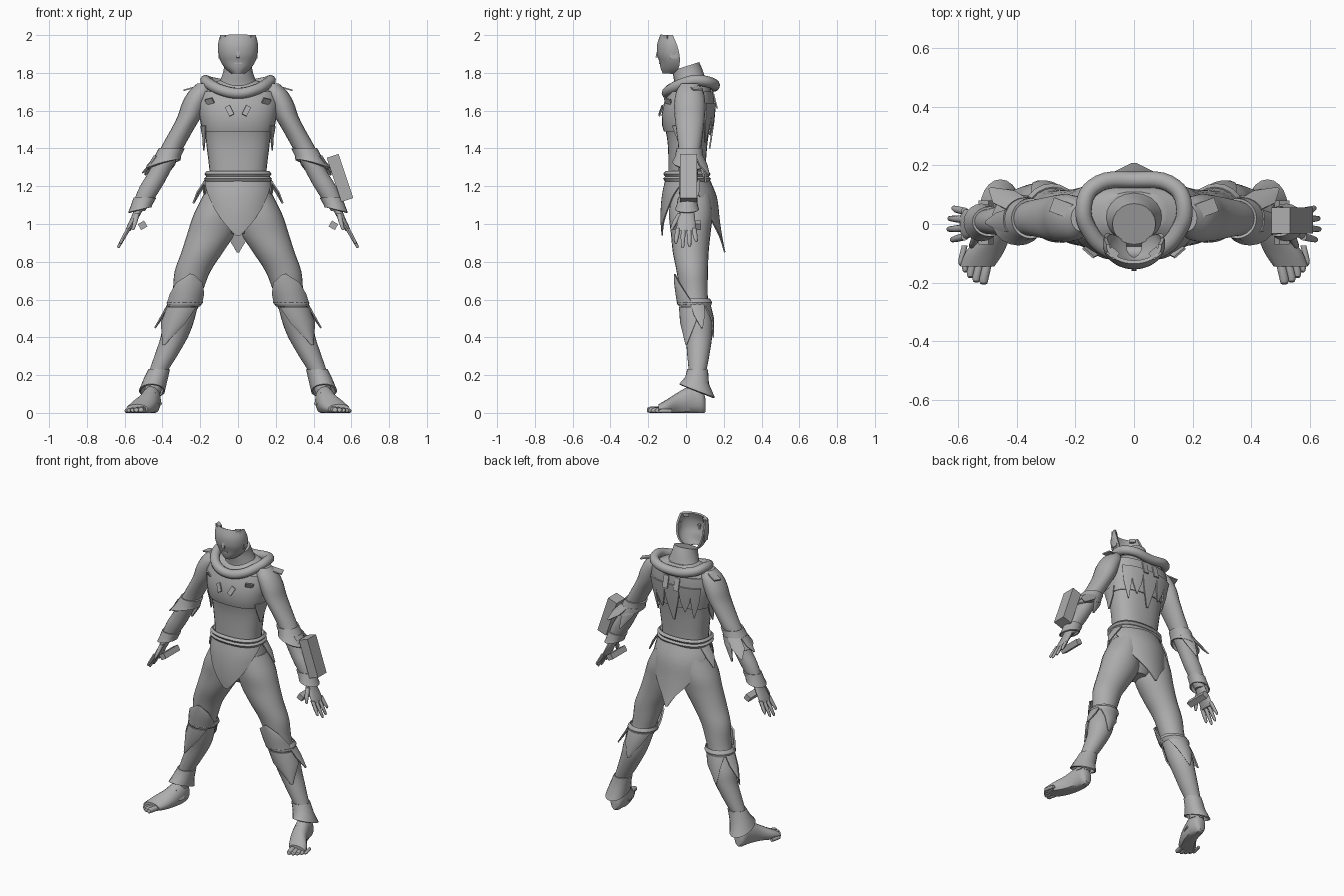
import bpy, bmesh, math
from mathutils import Matrix, Vector

cube = bpy.data.objects.get("Cube")
if cube:
    bpy.data.objects.remove(cube, do_unlink=True)

GREY = (0.42, 0.42, 0.42, 1)
grey = bpy.data.materials.new("plain grey")
grey.use_nodes = True
grey.diffuse_color = GREY
bsdf = next(n for n in grey.node_tree.nodes if n.type == 'BSDF_PRINCIPLED')
bsdf.inputs["Base Color"].default_value = GREY
bsdf.inputs["Roughness"].default_value = 0.8


def finish(ob, mirror=False, thick=0):
    """Add the mirror and thickness, make it plain mesh and shade it."""
    bpy.context.collection.objects.link(ob)
    ob.data.materials.append(grey)
    if thick:
        mod = ob.modifiers.new("thickness", 'SOLIDIFY')
        mod.thickness, mod.offset = thick, 0
    if mirror:
        mod = ob.modifiers.new("mirror", 'MIRROR')
        mod.use_mirror_merge = False
    bpy.ops.object.select_all(action='DESELECT')
    ob.select_set(True)
    bpy.context.view_layer.objects.active = ob
    bpy.ops.object.convert(target='MESH')
    bpy.ops.object.shade_smooth_by_angle(angle=math.radians(40))


def mesh_object(name, bm, mirror=False, thick=0):
    bmesh.ops.recalc_face_normals(bm, faces=bm.faces)
    me = bpy.data.meshes.new(name)
    bm.to_mesh(me)
    bm.free()
    finish(bpy.data.objects.new(name, me), mirror, thick)


def loft(name, rings, facing=0, n=20, p=2.0, axis='z', thick=0, mirror=True, slope=(0, 0)):
    """Skin rings (x, y, z, rx, ry). A sixth value, a half angle, makes an open patch."""
    bm = bmesh.new()
    closed = len(rings[0]) == 5
    rows = []
    for k, ring in enumerate(rings):
        x, y, z, rx, ry = ring[:5]
        row = []
        for i in range(n):
            if closed:
                a = math.tau * i / n
            else:
                a = math.radians(facing + ring[5] * (2 * i / (n - 1) - 1))
            s, c = math.sin(a), math.cos(a)
            u = rx * math.copysign(abs(s) ** (2 / p), s)
            v = -ry * math.copysign(abs(c) ** (2 / p), c)
            if axis == 'z':
                lift = (slope[0] * s - slope[1] * c) * k / (len(rings) - 1)
                row.append(bm.verts.new((x + u, y + v, z + lift)))
            else:
                row.append(bm.verts.new((x + u, y, max(0, z + v))))
        rows.append(row)
    for a, b in zip(rows, rows[1:]):
        for i in range(n if closed else n - 1):
            j = (i + 1) % n
            bm.faces.new((a[i], a[j], b[j], b[i]))
    if closed and not thick:
        bm.faces.new(rows[0])
        bm.faces.new(rows[-1])
    mesh_object(name, bm, mirror, thick)


def smooth(rings, steps=4):
    """Add rounded in-between rings."""
    r = [rings[0]] + rings + [rings[-1]]
    out = []
    for a, b, c, d in zip(r, r[1:], r[2:], r[3:]):
        for k in range(steps):
            t = k / steps
            out.append(tuple(B + t / 2 * (C - A + t * (2*A - 5*B + 4*C - D + t * (3*(B - C) + D - A)))
                             for A, B, C, D in zip(a, b, c, d)))
    return out + [rings[-1]]


def on(body, z, grow, *half):
    """A ring lying on a body part at a height, pushed outwards."""
    for a, b in zip(body, body[1:]):
        if a[2] >= z >= b[2]:
            t = (a[2] - z) / (a[2] - b[2])
            x, y, _, rx, ry = (A + t * (B - A) for A, B in zip(a, b))
            return (x, y, z, rx + grow, ry + grow, *half)


def block(name, at, size, turn=(0, 0, 0), mirror=True):
    bm = bmesh.new()
    bmesh.ops.create_cube(bm, size=1)
    m = Matrix.Translation(at)
    for angle, ax in zip(turn, 'XYZ'):
        m = m @ Matrix.Rotation(math.radians(angle), 4, ax)
    bmesh.ops.transform(bm, matrix=m @ Matrix.Diagonal((*size, 1)), verts=bm.verts)
    mesh_object(name, bm, mirror)


# Body, legs and arms
torso = smooth([(0, .04, 1.76, .10, .07), (0, .03, 1.72, .18, .10), (0, .02, 1.66, .205, .12),
                (0, .012, 1.6, .2, .128), (0, .005, 1.54, .19, .125), (0, .008, 1.48, .175, .113),
                (0, .008, 1.4, .165, .103), (0, .005, 1.26, .15, .098), (0, .01, 1.2, .165, .105),
                (0, .025, 1.1, .18, .115), (0, .025, 1.02, .13, .1), (0, .025, .95, .05, .06)])
leg = smooth([(.095, .025, 1.16, .085, .105), (.12, .025, 1.05, .115, .115), (.143, .025, .95, .125, .105),
              (.19, .025, .85, .11, .095), (.24, .033, .75, .095, .083), (.265, .04, .65, .08, .075),
              (.283, .045, .58, .075, .073), (.315, .06, .48, .08, .078), (.338, .068, .4, .072, .07),
              (.383, .065, .3, .06, .058), (.43, .06, .2, .047, .045), (.455, .055, .1, .045, .045)])
arm = smooth([(.18, .02, 1.745, .035, .045), (.2, .02, 1.7, .062, .072), (.23, .02, 1.64, .066, .082),
              (.257, .02, 1.57, .063, .08), (.295, .02, 1.5, .06, .072), (.34, .02, 1.42, .06, .062),
              (.382, .015, 1.34, .057, .055), (.425, .012, 1.26, .057, .05), (.46, .01, 1.2, .059, .048),
              (.497, .008, 1.13, .05, .042), (.522, .005, 1.07, .03, .034)])
loft("torso", torso, n=28, p=2.4, mirror=False)
loft("leg", leg, n=24)
loft("arm", arm)

# Neck and open-backed face mask
loft("neck", smooth([(0, .035, 1.69, .15, .1), (0, .025, 1.74, .105, .085), (0, .01, 1.8, .08, .078),
                     (0, 0, 1.835, .074, .07)]), mirror=False, slope=(0, .022))
mask = smooth([(0, -.075, 2.0, .088, .055, 95), (0, -.07, 1.95, .1, .077, 105), (0, -.065, 1.9, .098, .082, 110),
               (0, -.06, 1.86, .085, .075, 110), (0, -.06, 1.825, .06, .068, 105), (0, -.07, 1.8, .03, .048, 95)])
loft("face_mask", mask, n=25, thick=.012, mirror=False)
block("nose", (0, -.146, 1.905), (.018, .02, .05), (-12, 0, 0), mirror=False)
block("mouth", (0, -.138, 1.852), (.04, .009, .008), mirror=False)
block("eye_slit", (.042, -.14, 1.925), (.045, .009, .01), (0, -22, 20))
block("brow_tip", (.072, -.1, 1.99), (.035, .03, .02), (0, 0, 40))
block("mask_ear", (.097, -.065, 1.91), (.012, .04, .07))

# Rolled collar
half = [(.09, -.085, 1.71), (.15, -.025, 1.74), (.172, .05, 1.76), (.14, .125, 1.75)]
path = [(0, -.1, 1.692)] + half + [(0, .15, 1.73)] + [(-x, y, z) for x, y, z in reversed(half)]
curve = bpy.data.curves.new("collar", 'CURVE')
curve.dimensions = '3D'
curve.bevel_depth, curve.bevel_resolution, curve.resolution_u = .029, 3, 6
spline = curve.splines.new('BEZIER')
spline.bezier_points.add(len(path) - 1)
spline.use_cyclic_u = True
for point, co in zip(spline.bezier_points, path):
    point.co = co
    point.handle_left_type = point.handle_right_type = 'AUTO'
finish(bpy.data.objects.new("collar", curve))

# Cropped vest with ragged points at the back and sides
loft("vest", [on(torso, z, .006) for z in (1.7, 1.64, 1.58, 1.52, 1.49)], n=28, p=2.4, thick=.008, mirror=False)
loft("vest_side_point", [on(torso, 1.52, .012, 22), on(torso, 1.46, .014, 14), on(torso, 1.39, .02, 2)],
     facing=80, n=7, p=2.4, thick=.006)
for facing, tip in ((180, 1.4), (158, 1.47), (138, 1.43)):
    loft("vest_back_point", [on(torso, 1.64, .014, 12), on(torso, 1.54, .016, 9), on(torso, tip, .014, 1)],
         facing=facing, n=7, p=2.4, thick=.008, mirror=facing != 180)
block("chest_tab", (.045, -.133, 1.6), (.028, .008, .055), (-20, 25, 10))
block("chest_strap", (.15, -.095, 1.65), (.05, .008, .03), (15, 25, 35))
block("back_tab", (.04, .155, 1.65), (.035, .008, .08), (14, 0, 0))
block("shoulder_tab", (.235, .05, 1.722), (.1, .05, .008), (0, 15, 20))

# Belt, loincloth and hip tabs
for z in (1.265, 1.24):
    loft("belt", [on(torso, z + .012, .012), on(torso, z, .024), on(torso, z - .012, .014)],
         n=28, p=2.4, thick=.008, mirror=False)
loft("front_flap", smooth([(0, .01, 1.24, .172, .115, 85), (0, 0, 1.16, .182, .122, 60), (0, 0, 1.08, .18, .13, 43),
                           (0, 0, 1.0, .18, .13, 22), (0, 0, .94, .18, .125, 4)]), n=15, thick=.008, mirror=False)
loft("back_flap", smooth([(0, 0, 1.24, .172, .12, 90), (0, 0, 1.14, .2, .16, 62), (0, 0, 1.02, .2, .175, 40),
                          (0, 0, .92, .19, .19, 15), (0, 0, .85, .19, .205, 2)]),
     facing=180, n=15, thick=.008, mirror=False)
loft("hip_tab", [(0, .02, 1.23, .175, .12, 16), (0, .02, 1.17, .215, .13, 12), (0, .02, 1.11, .24, .14, 2)],
     facing=100, n=7, thick=.008)

# Flared elbow and wrist cuffs with points
loft("elbow_cuff", [on(arm, 1.4, .004), on(arm, 1.35, .014), on(arm, 1.315, .03)], thick=.01, slope=(-.025, -.01))
loft("wrist_cuff", [on(arm, 1.14, .004), on(arm, 1.1, .014), on(arm, 1.075, .026)], thick=.008, slope=(-.015, 0))
for facing, low, grow in ((150, 1.26, .075), (85, 1.27, .03), (200, 1.22, .05)):
    loft("elbow_point", [on(arm, 1.36, .014, 32), on(arm, 1.31, grow * .6, 24), on(arm, low, grow, 2)],
         facing=facing, n=7, thick=.008)

# Hands
loft("palm", smooth([(.518, .005, 1.095, .026, .032), (.543, .003, 1.04, .021, .044),
                     (.575, 0, .98, .016, .05), (.583, 0, .962, .012, .046)]), n=16)
for y, tip in ((-.043, .895), (-.014, .872), (.015, .878), (.043, .905)):
    loft("finger", [(.577, y, .98, .013, .013), (.605, y * 1.15, .93, .012, .012),
                    (.632 - (tip - .87) / 2, y * 1.25, tip + .01, .009, .009),
                    (.634 - (tip - .87) / 2, y * 1.25, tip, .004, .004)], n=10)
loft("thumb", [(.535, -.03, 1.055, .015, .017), (.545, -.058, 1.01, .013, .014),
               (.555, -.075, .975, .009, .009), (.557, -.077, .967, .004, .004)], n=10)
block("hand_bar", (.505, .005, .993), (.038, .15, .036), (0, 30, 0))
block("forearm_box", (.54, .012, 1.244), (.066, .09, .246), (0, -18.5, 0), mirror=False)

# Knee guards, shin guards and ankle flares
loft("knee_guard", [on(leg, .735, .012, 3), on(leg, .69, .018, 40), on(leg, .63, .018, 65), on(leg, .575, .014, 85)],
     n=13, thick=.01)
loft("knee_band", [on(leg, .605, .008), on(leg, .585, .018), on(leg, .565, .008)], thick=.006)
loft("shin_guard", [on(leg, .56, .008, 80), on(leg, .48, .01, 55), on(leg, .36, .01, 3)],
     facing=30, n=13, thick=.008)
loft("shin_side_point", [on(leg, .58, .01, 26), on(leg, .52, .02, 18), on(leg, .45, .04, 2)],
     facing=100, n=7, thick=.008)
loft("calf_point", [on(leg, .57, .008, 60), on(leg, .5, .01, 35), on(leg, .4, .008, 2)],
     facing=190, n=9, thick=.008)
loft("ankle_flare", [on(leg, .23, .002), on(leg, .17, .014), (.456, .058, .115, .064, .09)],
     thick=.01, slope=(0, -.035))

# Bare feet
loft("foot", smooth([(.455, .103, .04, .02, .035), (.455, .085, .06, .04, .065), (.458, .03, .065, .05, .08),
                     (.478, -.04, .048, .056, .062), (.512, -.1, .03, .065, .042), (.535, -.145, .02, .058, .026)]),
     n=16, axis='y')
for i, (x, y) in enumerate(((.513, -.207), (.538, -.2), (.558, -.185), (.576, -.165), (.59, -.143))):
    r = .017 - .0016 * i
    loft("toe", [(x - .012, y + .07, r, r, r), (x, y + .02, r, r, r), (x, y + .005, r * .9, r * .8, r * .8),
                 (x, y, r * .7, r * .4, r * .4)], n=10, axis='y')
block("foot_strap", (.425, .0, .075), (.012, .045, .07), (0, 20, 15))
